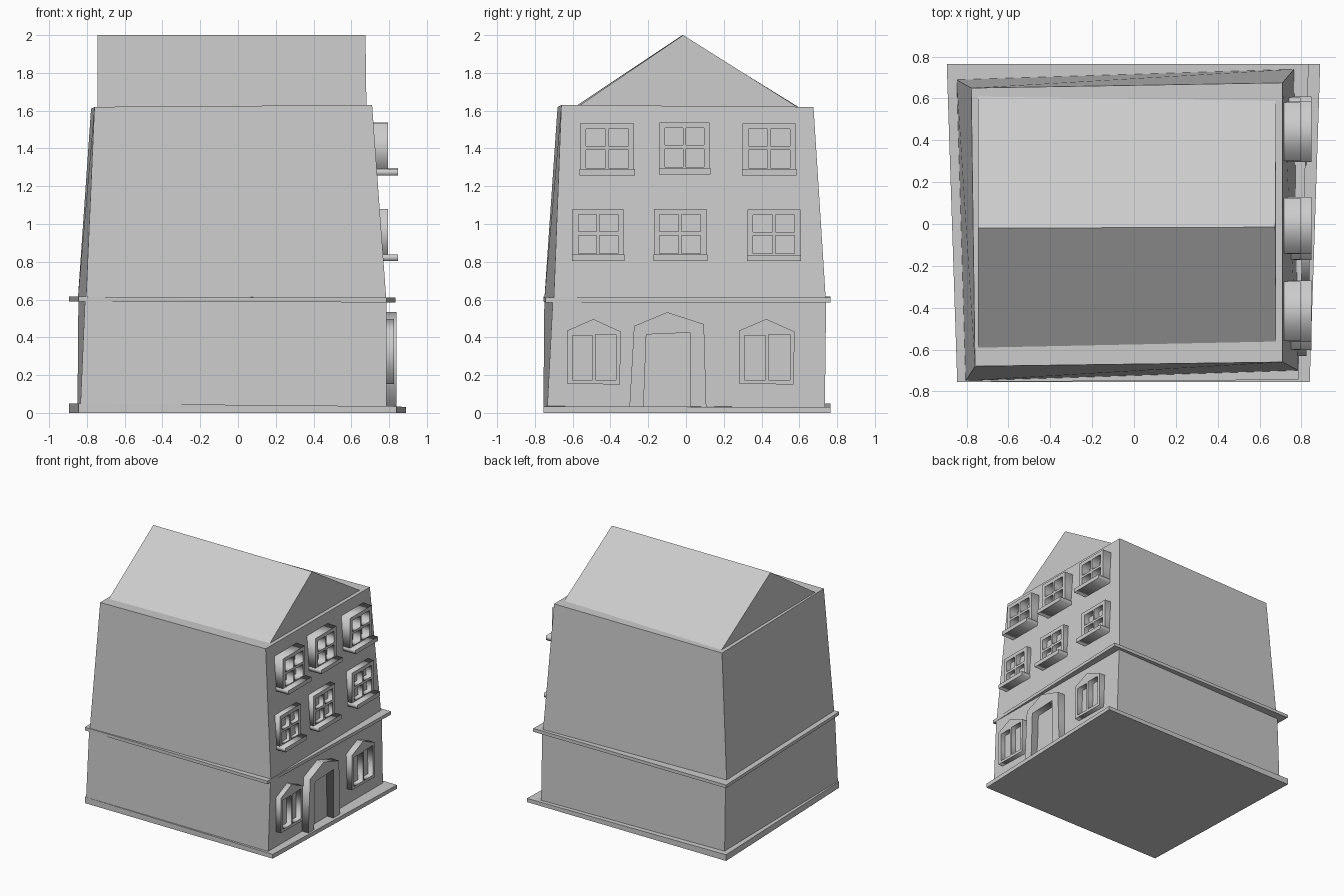
import bpy
from mathutils import Matrix

if "Cube" in bpy.data.objects:
    bpy.data.objects.remove(bpy.data.objects["Cube"])


def mesh_object(name, verts, faces):
    me = bpy.data.meshes.new(name)
    me.from_pydata(verts, [], faces)
    ob = bpy.data.objects.new(name, me)
    bpy.context.collection.objects.link(ob)
    return ob


def block(name, low, high):
    """Skewed block between two rings of four (x, y, z) corners, counter-clockwise."""
    sides = [(i, (i + 1) % 4, 4 + (i + 1) % 4, 4 + i) for i in range(4)]
    return mesh_object(name, low + high, [(3, 2, 1, 0), (4, 5, 6, 7)] + sides)


def level(corners, heights):
    return [(x, y, z) for (x, y), z in zip(corners, heights)]


def rect(y0, y1, z0, z1):
    return [(y0, z0), (y1, z0), (y1, z1), (y0, z1)]


def panel(name, x0, x1, outline, holes=()):
    """Outline with holes in the (y, z) plane, extruded from x0 to x1."""
    cu = bpy.data.curves.new(name, 'CURVE')
    cu.dimensions = '2D'
    cu.fill_mode = 'BOTH'
    cu.extrude = (x1 - x0) / 2
    for loop in [outline, *holes]:
        sp = cu.splines.new('POLY')
        sp.points.add(len(loop) - 1)
        for p, (a, b) in zip(sp.points, loop):
            p.co = (a, b, 0, 1)
        sp.use_cyclic_u = True
    tmp = bpy.data.objects.new(name + "_outline", cu)
    bpy.context.collection.objects.link(tmp)
    deps = bpy.context.evaluated_depsgraph_get()
    me = bpy.data.meshes.new_from_object(tmp.evaluated_get(deps))
    bpy.data.objects.remove(tmp)
    # local x -> world y, local y -> world z, local z -> world x
    me.transform(Matrix(((0, 0, 1, (x0 + x1) / 2), (1, 0, 0, 0),
                         (0, 1, 0, 0), (0, 0, 0, 1))))
    ob = bpy.data.objects.new(name, me)
    bpy.context.collection.objects.link(ob)


# Slightly crooked storeys
block("ground_floor",
      level([(-.835, -.755), (.785, -.735), (.785, .735), (-.85, .72)], [.02] * 4),
      level([(-.81, -.75), (.785, -.705), (.77, .742), (-.845, .70)], [.6] * 4))
block("upper_floors",
      level([(-.805, -.75), (.785, -.70), (.765, .74), (-.848, .69)], [.6] * 4),
      level([(-.76, -.68), (.71, -.66), (.71, .675), (-.778, .65)], [1.62, 1.63, 1.62, 1.61]))

# Base slab and string course
base = [(-.845, -.755), (.84, -.755), (.89, .765), (-.895, .765)]
block("base_slab", level(base, [0] * 4), level(base, [.05, .035, .03, .05]))
band = [(-.845, -.755), (.785, -.745), (.835, .765), (-.895, .765)]
block("floor_band", level(band, [.59, .585, .585, .59]), level(band, [.615, .61, .612, .615]))

# Gabled roof
mesh_object("roof",
            [(-.745, -.605, 1.61), (-.745, -.02, 2), (-.745, .61, 1.61),
             (.68, -.575, 1.62), (.675, -.015, 2), (.68, .605, 1.61)],
            [(0, 1, 2)[::-1], (3, 4, 5), (0, 3, 4, 1), (1, 4, 5, 2), (0, 2, 5, 3)])

# Four-pane sash windows with sills
windows = [(-.56, -.275, 1.262), (-.14, .125, 1.268), (.30, .58, 1.262),
           (-.60, -.33, .81), (-.17, .108, .81), (.325, .605, .808)]
for n, (y0, y1, z) in enumerate(windows):
    yc = (y0 + y1) / 2
    panes = [rect(a, b, z + c, z + d)
             for a, b in ((y0 + .03, yc - .008), (yc + .008, y1 - .03))
             for c, d in ((.035, .13), (.15, .24))]
    panel(f"sash_frame_{n}", .68, .795, rect(y0, y1, z + .005, z + .27), panes)
    panel(f"window_sill_{n}", .70, .848, rect(y0 - .003, y1 + .005, z - .005, z + .028))

# Pointed ground-floor windows
for n, (y0, y1) in enumerate([(-.63, -.35), (.28, .57)]):
    yc = (y0 + y1) / 2
    panel(f"pointed_window_{n}", .72, .825,
          [(y0, .155), (y1, .15), (y1 + .005, .43), (yc, .497), (y0, .435)],
          [rect(y0 + .03, yc - .005, .175, .41), rect(yc + .012, y1 - .02, .175, .415)])

# Door surround with open portal
panel("door_surround", .72, .84,
      [(-.30, .02), (-.225, .02), (-.21, .415), (.022, .425), (.022, .02),
       (.108, .02), (.095, .47), (-.10, .533), (-.275, .46)])
